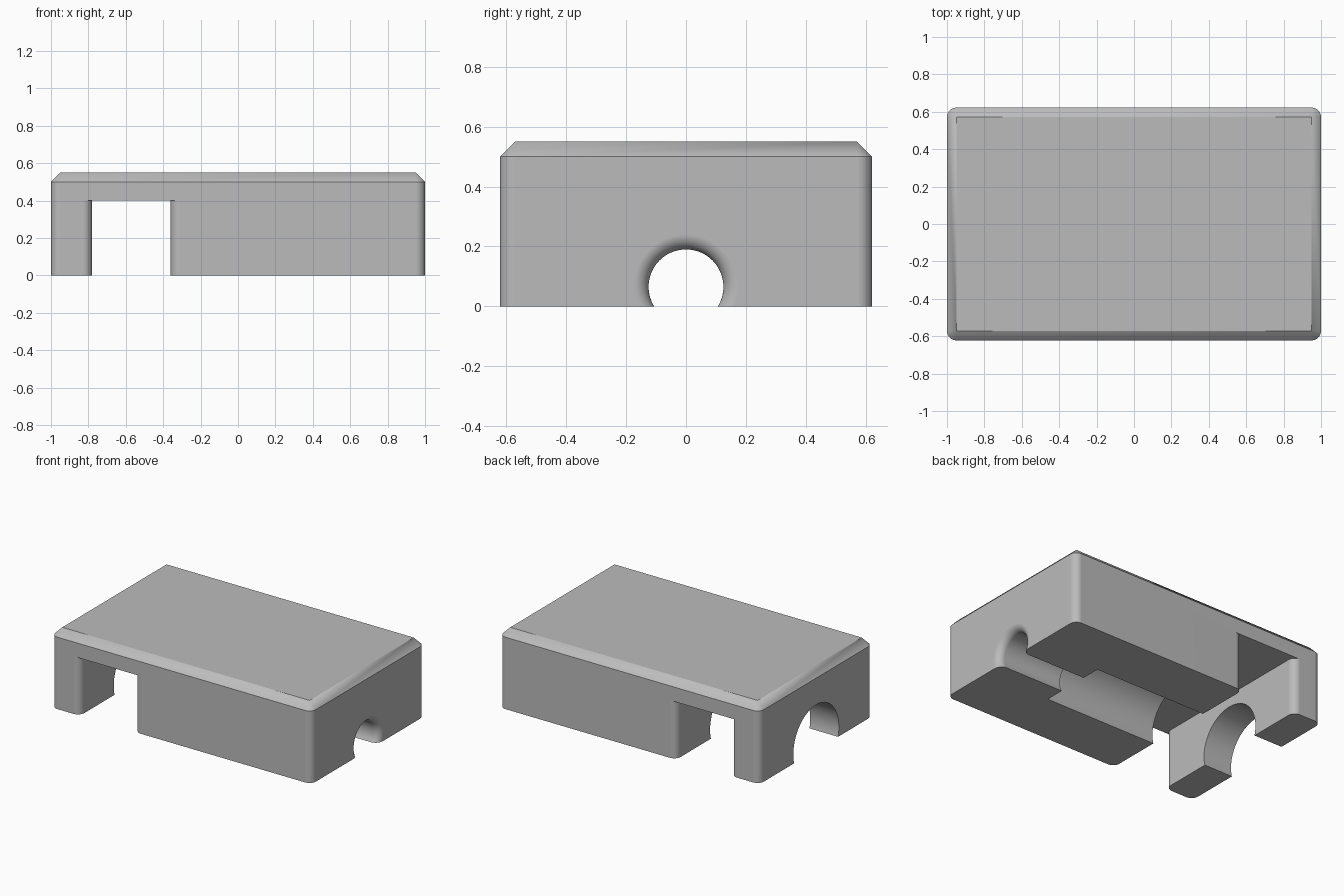
import bpy, bmesh
from math import sin, cos, pi

if "Cube" in bpy.data.objects:
    bpy.data.objects.remove(bpy.data.objects["Cube"], do_unlink=True)

HX, HY, WALL_TOP, EDGE = 1.0, 0.622, 0.5, 0.05   # half sizes, wall height, fillet / chamfer size
SLOT_X, SLOT_HALF, SLOT_TOP = -0.57, 0.21, 0.4
BORE_Z, BORE_R, WIDE_R = 0.065, 0.125, 0.25
ARC = [i * pi / 2 / 10 for i in range(11)]

grey = bpy.data.materials.new("plain grey")
grey.use_nodes = True
grey.diffuse_color = (0.5, 0.5, 0.5, 1)
grey.node_tree.nodes["Principled BSDF"].inputs["Base Color"].default_value = (0.5, 0.5, 0.5, 1)


def make_object(name, bm):
    bmesh.ops.recalc_face_normals(bm, faces=bm.faces)
    mesh = bpy.data.meshes.new(name)
    bm.to_mesh(mesh)
    bm.free()
    mesh.materials.append(grey)
    obj = bpy.data.objects.new(name, mesh)
    bpy.context.collection.objects.link(obj)
    return obj


# Block with rounded upright corners and a chamfered top
bm = bmesh.new()
bmesh.ops.create_cube(bm, size=1)
for v in bm.verts:
    v.co = (v.co.x * 2 * HX, v.co.y * 2 * HY, (v.co.z + 0.5) * WALL_TOP)
upright = [e for e in bm.edges if abs(e.verts[0].co.z - e.verts[1].co.z) > 0.1]
bmesh.ops.bevel(bm, geom=upright, offset=EDGE, segments=10, profile=0.5, affect='EDGES')
bm.normal_update()
top = [f for f in bm.faces if f.normal.z > 0.9]
raised = bmesh.ops.extrude_face_region(bm, geom=top)["geom"]
bmesh.ops.delete(bm, geom=top, context='FACES_ONLY')
for v in [g for g in raised if isinstance(g, bmesh.types.BMVert)]:
    v.co.x = (HX - EDGE) * (1 if v.co.x > 0 else -1)
    v.co.y = (HY - EDGE) * (1 if v.co.y > 0 else -1)
    v.co.z = WALL_TOP + EDGE
bmesh.ops.remove_doubles(bm, verts=bm.verts, dist=0.0001)
block = make_object("cover_block", bm)

# Cross slot, flared where it meets the front and back walls
quarter = [(SLOT_HALF + EDGE - EDGE * cos(a), HY - EDGE + EDGE * sin(a)) for a in ARC]
quarter.append((SLOT_HALF + EDGE, HY + 0.1))
outline = quarter + [(-x, y) for x, y in reversed(quarter)]
outline += [(-x, -y) for x, y in outline]
bm = bmesh.new()
base = bm.faces.new([bm.verts.new((SLOT_X + x, y, -0.1)) for x, y in outline])
lifted = bmesh.ops.extrude_face_region(bm, geom=[base])["geom"]
for v in [g for g in lifted if isinstance(g, bmesh.types.BMVert)]:
    v.co.z = SLOT_TOP
slot = make_object("slot_cutter", bm)

# Stepped bore along the length, with a rounded mouth at the narrow end
profile = [(-HX - 0.1, 0), (-HX - 0.1, WIDE_R), (0.5, WIDE_R), (0.5, BORE_R)]
profile += [(HX - EDGE + EDGE * sin(a), BORE_R + EDGE - EDGE * cos(a)) for a in ARC]
profile += [(HX + 0.1, BORE_R + EDGE), (HX + 0.1, 0)]
bm = bmesh.new()
verts = [bm.verts.new((x, 0, BORE_Z + r)) for x, r in profile]
edges = [bm.edges.new(pair) for pair in zip(verts, verts[1:])]
bmesh.ops.spin(bm, geom=verts + edges, cent=(0, 0, BORE_Z), axis=(1, 0, 0),
               angle=2 * pi, steps=64)
bmesh.ops.remove_doubles(bm, verts=bm.verts, dist=0.0001)
bore = make_object("bore_cutter", bm)

# Cut the block, then shade it
bpy.context.view_layer.objects.active = block
block.select_set(True)
for cutter in (slot, bore):
    cutter.hide_render = True
    mod = block.modifiers.new("cut", 'BOOLEAN')
    mod.operation = 'DIFFERENCE'
    mod.solver = 'EXACT'
    mod.object = cutter
    bpy.ops.object.modifier_apply(modifier=mod.name)
    bpy.data.objects.remove(cutter, do_unlink=True)
bpy.ops.object.shade_smooth_by_angle(angle=pi / 6)
weighted = block.modifiers.new("even_shading", 'WEIGHTED_NORMAL')
weighted.keep_sharp = True
